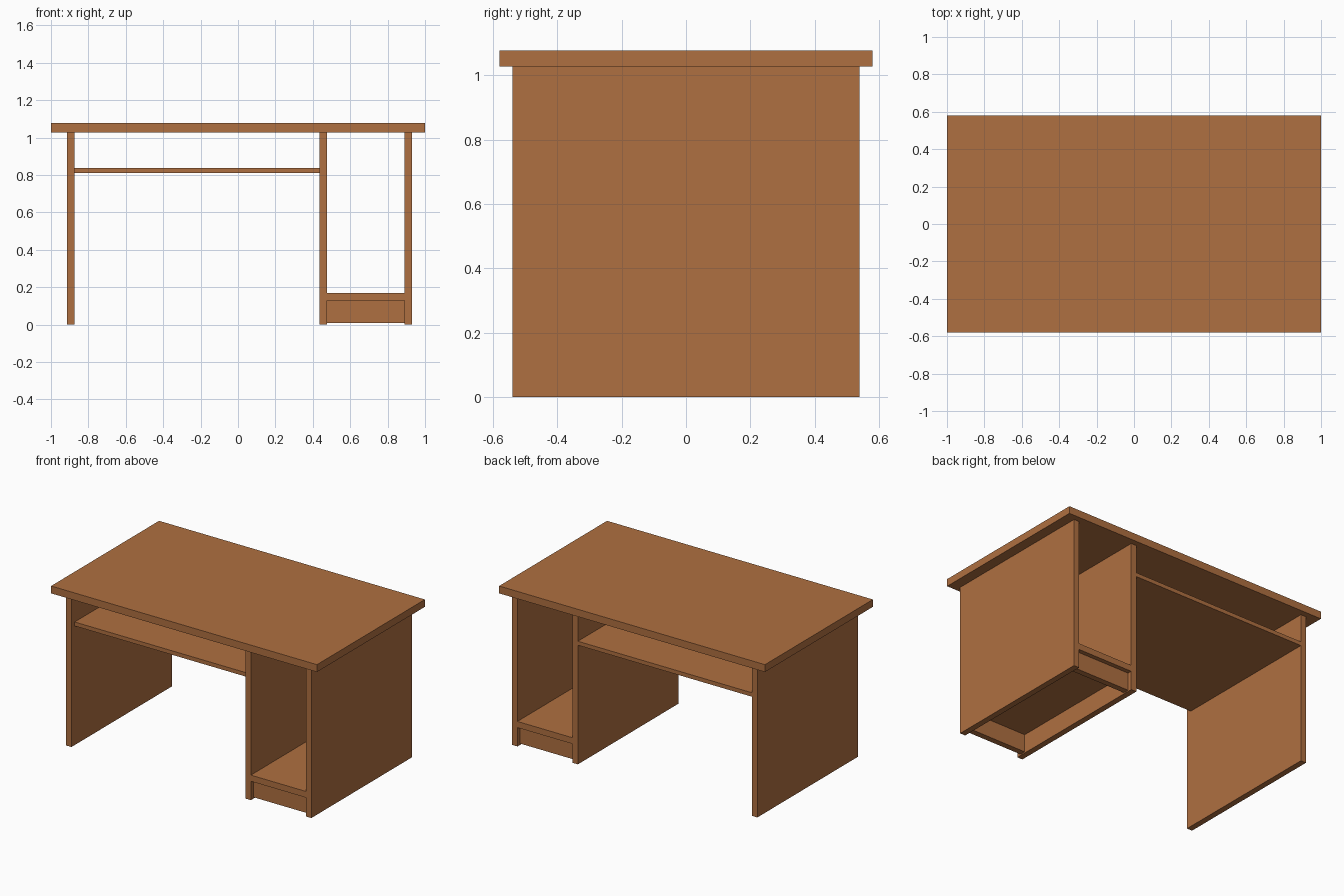
import bpy
import bmesh
from mathutils import Vector

cube = bpy.data.objects.get("Cube")
if cube:
    bpy.data.objects.remove(cube, do_unlink=True)

# Single warm wood colour
wood = bpy.data.materials.new("warm_wood")
wood.use_nodes = True
colour = (0.43, 0.16, 0.052, 1)
wood.diffuse_color = colour
bsdf = next(n for n in wood.node_tree.nodes if n.type == "BSDF_PRINCIPLED")
bsdf.inputs["Base Color"].default_value = colour
bsdf.inputs["Roughness"].default_value = 0.7


def board(name, x, y, z):
    """Flat board spanning the given (low, high) ranges."""
    low, high = Vector((x[0], y[0], z[0])), Vector((x[1], y[1], z[1]))
    bm = bmesh.new()
    bmesh.ops.create_cube(bm, size=1)
    bmesh.ops.scale(bm, vec=high - low, verts=bm.verts)
    mesh = bpy.data.meshes.new(name)
    bm.to_mesh(mesh)
    bm.free()
    mesh.materials.append(wood)
    obj = bpy.data.objects.new(name, mesh)
    obj.location = (low + high) / 2
    bpy.context.collection.objects.link(obj)
    return obj


top_z = 1.027
depth = (-0.54, 0.54)

# Desktop
board("desktop", (-1, 1), (-0.58, 0.58), (top_z, 1.077))

# Upright panels
panels = {"right_panel": (-0.915, -0.875),
          "middle_panel": (0.435, 0.475),
          "left_panel": (0.89, 0.93)}
for name, x in panels.items():
    board(name, x, depth, (0, top_z))

# Shelf across the knee space
board("knee_shelf", (-0.875, 0.435), (-0.505, 0.54), (0.81, 0.837))

# Cabinet floor with a recessed plinth board at each end
bay = (0.475, 0.89)
board("cabinet_floor", bay, depth, (0.128, 0.17))
for name, y in (("front_plinth", (-0.51, -0.47)), ("back_plinth", (0.47, 0.51))):
    board(name, bay, y, (0.008, 0.128))
